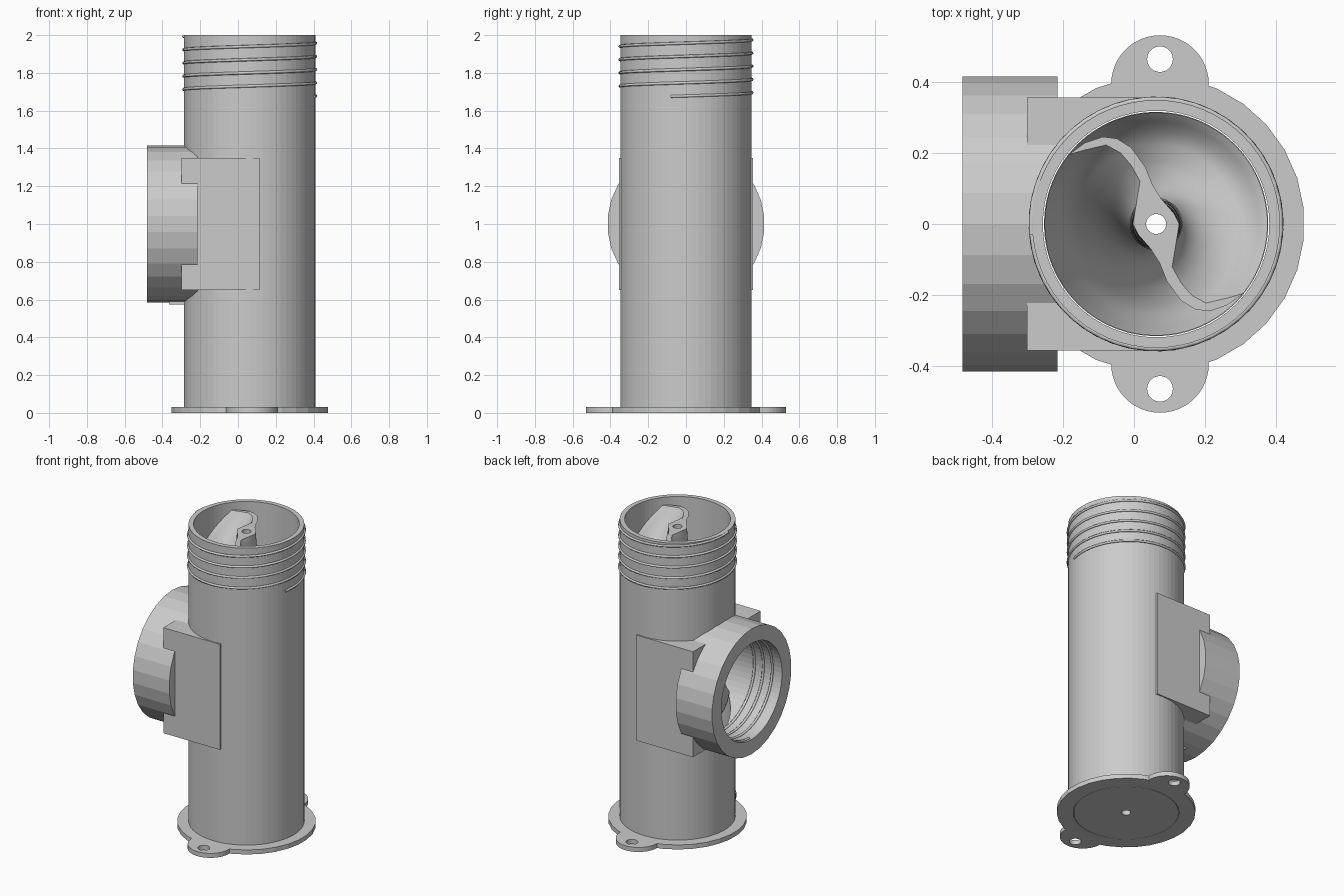
import bpy, bmesh, math
from mathutils import Vector, Matrix

cube = bpy.data.objects.get("Cube")
if cube:
    bpy.data.objects.remove(cube, do_unlink=True)

grey = bpy.data.materials.new("plain grey")
grey.use_nodes = True
COLOR = (0.6, 0.6, 0.6, 1)
grey.diffuse_color = COLOR
grey.node_tree.nodes["Principled BSDF"].inputs["Base Color"].default_value = COLOR

CX = 0.062            # tube axis
PORT_Z = 1.0          # side port axis height
BORE = 0.318


def finish(name, bm):
    mesh = bpy.data.meshes.new(name)
    bmesh.ops.recalc_face_normals(bm, faces=bm.faces)
    bm.to_mesh(mesh)
    bm.free()
    obj = bpy.data.objects.new(name, mesh)
    bpy.context.collection.objects.link(obj)
    mesh.materials.append(grey)
    return obj


def cylinder(name, x, y, r, z0, z1, sides=64):
    bm = bmesh.new()
    bmesh.ops.create_cone(bm, cap_ends=True, segments=sides, radius1=r, radius2=r,
                          depth=z1 - z0, matrix=Matrix.Translation((x, y, (z0 + z1) / 2)))
    return finish(name, bm)


def cylinder_x(name, r, x0, x1, sides):
    bm = bmesh.new()
    place = Matrix.Translation(((x0 + x1) / 2, 0, PORT_Z)) @ Matrix.Rotation(math.pi / 2, 4, 'Y')
    turn = Matrix.Rotation(math.pi / 2, 4, 'Z')
    bmesh.ops.create_cone(bm, cap_ends=True, segments=sides, radius1=r, radius2=r,
                          depth=x1 - x0, matrix=place @ turn)
    return finish(name, bm)


def box(name, lo, hi):
    lo, hi = Vector(lo), Vector(hi)
    bm = bmesh.new()
    bmesh.ops.create_cube(bm, size=1, matrix=Matrix.Translation((lo + hi) / 2)
                          @ Matrix.Diagonal((*(hi - lo), 1)))
    return finish(name, bm)


def cut(obj, *cutters):
    for c in cutters:
        mod = obj.modifiers.new("cut", 'BOOLEAN')
        mod.operation = 'DIFFERENCE'
        mod.solver = 'EXACT'
        mod.object = c


def smooth(obj):
    bpy.ops.object.select_all(action='DESELECT')
    obj.select_set(True)
    bpy.context.view_layer.objects.active = obj
    bpy.ops.object.shade_smooth_by_angle(angle=math.radians(40))


def thread(name, place, r, start, turns, pitch, thick):
    """Helical bead around the local z axis."""
    curve = bpy.data.curves.new(name, 'CURVE')
    curve.dimensions = '3D'
    curve.bevel_depth = thick
    curve.bevel_resolution = 1
    curve.use_fill_caps = True
    n = int(turns * 48)
    spline = curve.splines.new('POLY')
    spline.points.add(n)
    for i, p in enumerate(spline.points):
        t = turns * i / n
        a = start + t * math.tau
        p.co = (*(place @ Vector((r * math.cos(a), r * math.sin(a), t * pitch))), 1)
    curve.materials.append(grey)
    obj = bpy.data.objects.new(name, curve)
    bpy.context.collection.objects.link(obj)


# Cutters
main_bore = cylinder("main_bore_cutter", CX, 0, BORE, -0.1, 2.1)
port_bore = cylinder_x("port_bore_cutter", BORE, -0.6, -0.06, 60)
shaft_hole = cylinder("shaft_hole_cutter", CX, 0, 0.028, -0.1, 2.1, 32)
cutters = [main_bore, port_bore, shaft_hole]

# Main tube, side block and side port
tube = cylinder("tube", CX, 0, 0.348, 0, 2)
block = box("side_block", (-0.3, -0.355, 0.65), (0.115, 0.355, 1.35))
port = cylinder_x("side_port", 0.416, -0.482, -0.215, 30)
for part in (tube, block, port):
    cut(part, main_bore, port_bore)
box("port_tab", (-0.365, -0.05, 0.575), (-0.255, 0.05, 0.612))

# Base flange with two screw ears
flange = cylinder("flange", CX, 0, 0.417, 0, 0.03, 30)
cut(flange, main_bore)
for side, word in ((1, "back"), (-1, "front")):
    ear = cylinder(word + "_ear", 0.073, side * 0.393, 0.137, 0, 0.03, 48)
    hole = cylinder(word + "_ear_hole_cutter", 0.073, side * 0.463, 0.036, -0.1, 0.1, 32)
    cutters.append(hole)
    cut(ear, main_bore, hole)

# Floor disc under the auger
floor = cylinder("auger_floor", CX, 0, BORE - 0.003, 0, 0.03)
cut(floor, shaft_hole)

# Threads outside the tube top and inside the port
thread("tube_thread", Matrix.Translation((CX, 0, 1.675)), 0.35, -0.23, 4.55, 0.07, 0.008)
thread("port_thread", Matrix.Translation((-0.46, 0, PORT_Z)) @ Matrix.Rotation(math.pi / 2, 4, 'Y'),
       BORE, 0, 3, 0.065, 0.009)

# Auger: two hooked blades, twisted along the height
half = [(.065, 0), (.05, .03), (.015, .07), (-.01, .11), (-.03, .16), (-.07, .215),
        (-.11, .24), (-.15, .245), (-.2, .228), (-.245, .195), (-.2, .208), (-.14, .222),
        (-.1, .2), (-.07, .165), (-.045, .12), (-.055, .06)]
section = half + [(-x, -y) for x, y in half]
Z0, Z1, STEPS, LEAD = 0.03, 1.95, 110, 0.25
bm = bmesh.new()
rings = []
for i in range(STEPS + 1):
    z = Z0 + (Z1 - Z0) * i / STEPS
    c, s = math.cos((Z1 - z) / LEAD), math.sin((Z1 - z) / LEAD)
    rings.append([bm.verts.new((CX + x * c - y * s, x * s + y * c, z)) for x, y in section])
count = len(section)
for a, b in zip(rings, rings[1:]):
    for j in range(count):
        k = (j + 1) % count
        bm.faces.new((a[j], a[k], b[k], b[j]))
bm.faces.new(rings[-1])
bm.faces.new(rings[0][::-1])
auger = finish("auger", bm)
smooth(auger)
cut(auger, shaft_hole)

for c in cutters:
    c.hide_render = True
    c.hide_viewport = True
